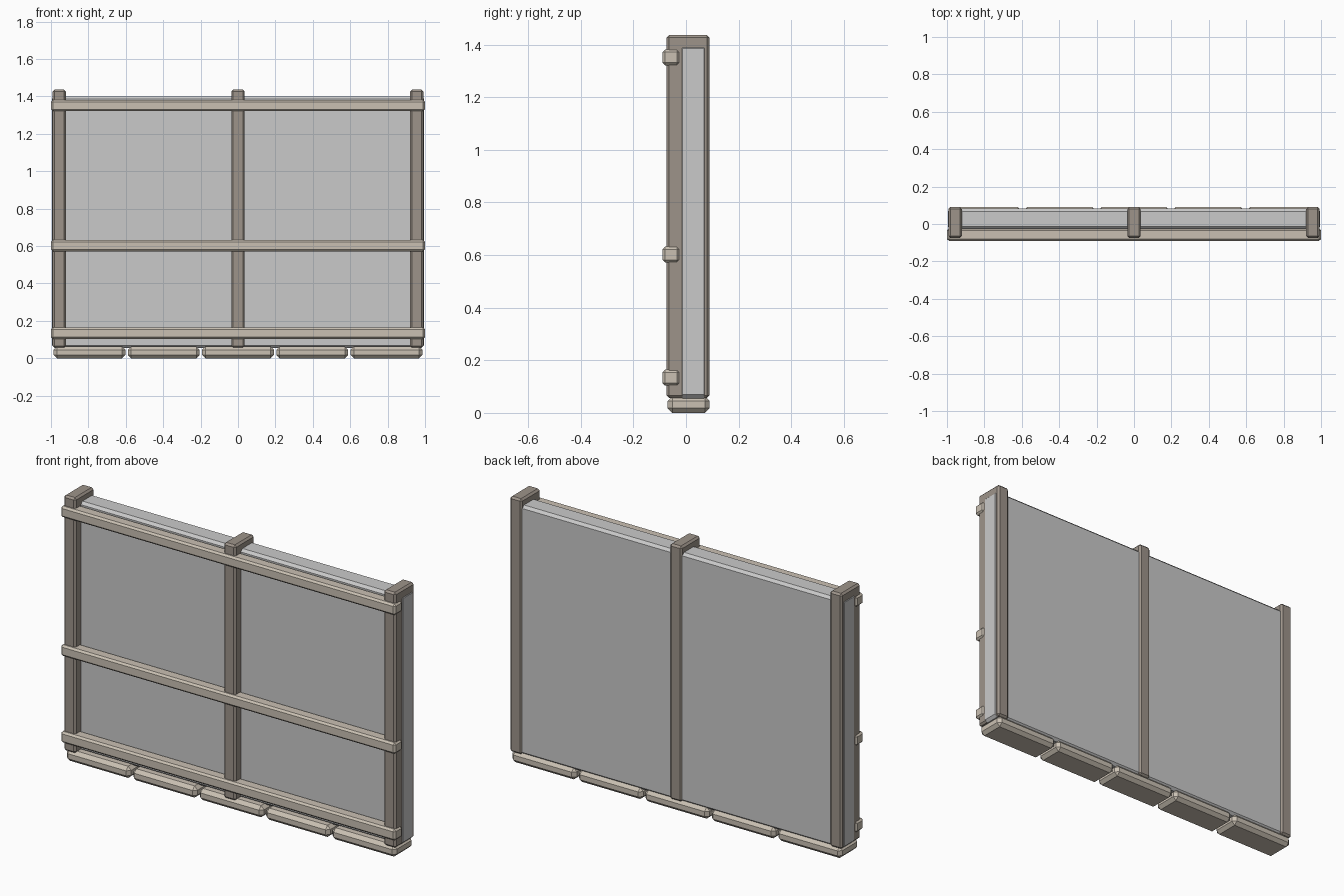
import bpy, bmesh

if "Cube" in bpy.data.objects:
    bpy.data.objects.remove(bpy.data.objects["Cube"])


def material(name, rgb):
    m = bpy.data.materials.new(name)
    m.diffuse_color = (*rgb, 1.0)
    m.use_nodes = True
    m.node_tree.nodes["Principled BSDF"].inputs["Base Color"].default_value = m.diffuse_color
    return m


PANEL = material("light grey panel", (0.59, 0.59, 0.59))
POST = material("brown grey wood", (0.34, 0.295, 0.255))
RAIL = material("pale beige wood", (0.59, 0.53, 0.45))


def chamfered_box(name, x, y, z, chamfer, mat):
    """Box spanning the (min, max) ranges with flat chamfered edges."""
    bm = bmesh.new()
    bmesh.ops.create_cube(bm, size=1.0)
    for v in bm.verts:
        for i, (lo, hi) in enumerate((x, y, z)):
            v.co[i] = lo if v.co[i] < 0 else hi
    bmesh.ops.bevel(bm, geom=bm.edges[:], offset=chamfer, segments=1,
                    affect='EDGES', profile=0.5)
    bmesh.ops.recalc_face_normals(bm, faces=bm.faces[:])
    me = bpy.data.meshes.new(name)
    bm.to_mesh(me)
    bm.free()
    me.materials.append(mat)
    ob = bpy.data.objects.new(name, me)
    bpy.context.collection.objects.link(ob)
    return ob


# Main wall slab
chamfered_box("wall_panel", (-0.995, 0.995), (-0.027, 0.082), (0.055, 1.4), 0.014, PANEL)

# Upright posts wrapping the slab front, top and back
for side, cx in (("left", -0.956), ("middle", 0.0), ("right", 0.956)):
    chamfered_box(side + "_post", (cx - 0.036, cx + 0.036), (-0.074, 0.09),
                  (0.057, 1.436), 0.01, POST)

# Horizontal rails across the front
for level, cz in (("lower", 0.134), ("middle", 0.602), ("upper", 1.351)):
    chamfered_box(level + "_rail", (-1.0, 1.0), (-0.09, -0.024),
                  (cz - 0.03, cz + 0.03), 0.01, RAIL)

# Row of base blocks
for i in range(5):
    cx = (i - 2) * 0.397
    chamfered_box("base_block_%d" % (i + 1), (cx - 0.192, cx + 0.192),
                  (-0.07, 0.09), (0.0, 0.063), 0.018, RAIL)
